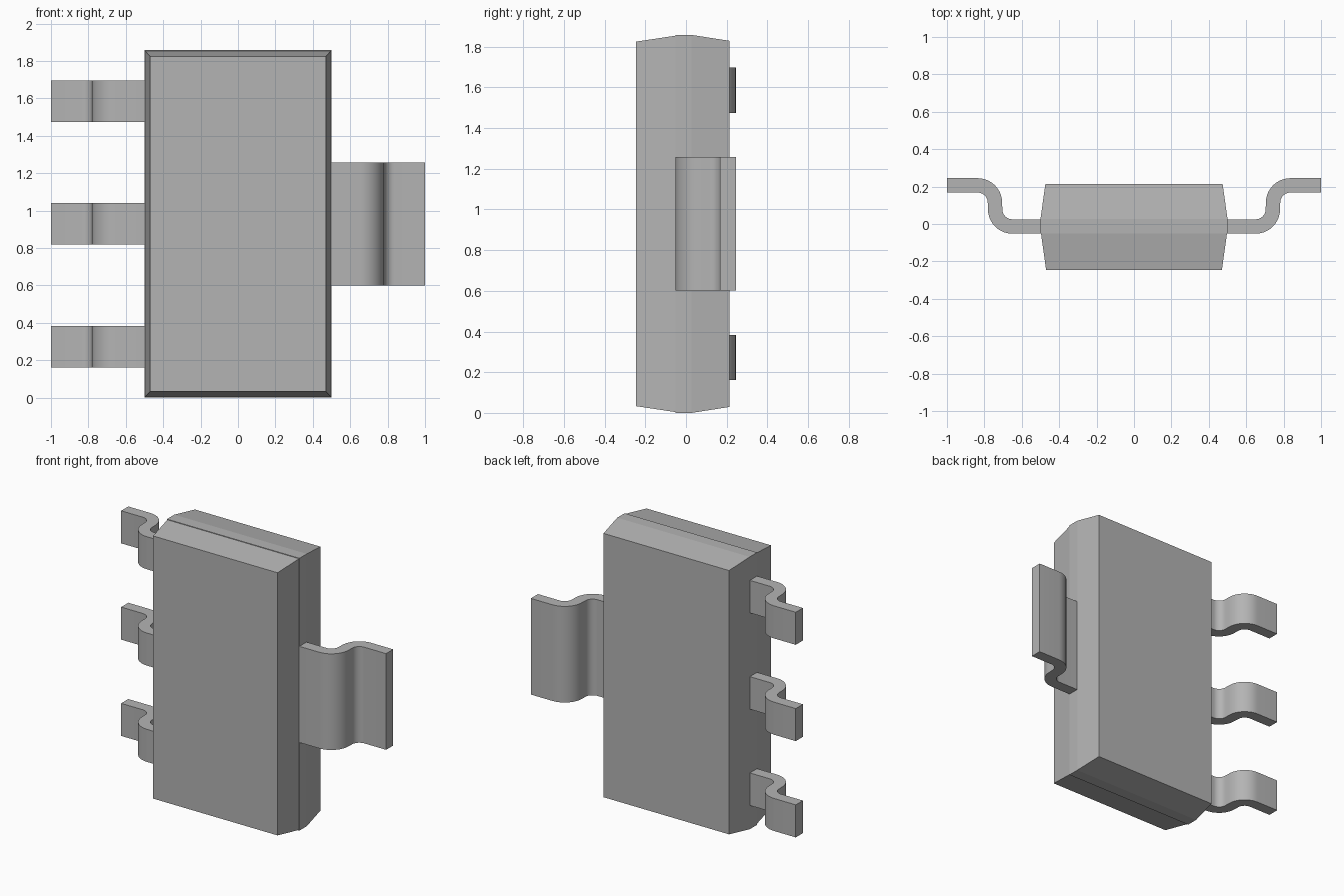
import bpy, bmesh
from math import sin, cos, pi

if "Cube" in bpy.data.objects:
    bpy.data.objects.remove(bpy.data.objects["Cube"])

MID = 0.929   # mid height of the part

grey = bpy.data.materials.new("dark_grey")
grey.diffuse_color = (0.455, 0.455, 0.455, 1)
grey.use_nodes = True
grey.node_tree.nodes["Principled BSDF"].inputs["Base Color"].default_value = grey.diffuse_color


def make_object(name, bm):
    bmesh.ops.recalc_face_normals(bm, faces=bm.faces)
    mesh = bpy.data.meshes.new(name)
    bm.to_mesh(mesh)
    bm.free()
    mesh.materials.append(grey)
    ob = bpy.data.objects.new(name, mesh)
    bpy.context.collection.objects.link(ob)
    return ob


def arc(cx, cy, r, a0, a1, n=10):
    angles = [a0 + (a1 - a0) * i / n for i in range(n + 1)]
    return [(cx + r * cos(a), cy + r * sin(a)) for a in angles]


# Package body: rectangular rings lofted front to back, with a tiny mould step at the belt
def build_body():
    rings = [(-0.245, 0.470, 0.896), (-0.052, 0.497, 0.925),
             (-0.052, 0.5, 0.929), (0.027, 0.5, 0.929), (0.213, 0.474, 0.9)]
    bm = bmesh.new()
    loops = [[bm.verts.new((sx * hx, y, MID + sz * hz))
              for sx, sz in ((-1, -1), (1, -1), (1, 1), (-1, 1))]
             for y, hx, hz in rings]
    bm.faces.new(loops[0])
    bm.faces.new(loops[-1])
    for a, b in zip(loops, loops[1:]):
        for i in range(4):
            j = (i + 1) % 4
            bm.faces.new((a[i], a[j], b[j], b[i]))
    return make_object("package_body", bm)


# Gull-wing lead: S-bent strip profile in the xy plane, extruded along z
def build_lead(name, side, z0, z1):
    inner, outer = 0.054, 0.131
    c1, c2 = (0.65, 0.079), (0.836, 0.114)
    lower = ([(0.46, -0.052)] + arc(*c1, outer, -pi / 2, 0)
             + arc(*c2, inner, pi, pi / 2) + [(1.0, 0.168)])
    upper = ([(0.46, 0.025)] + arc(*c1, inner, -pi / 2, 0)
             + arc(*c2, outer, pi, pi / 2) + [(1.0, 0.245)])
    bm = bmesh.new()
    # Quads between the two sides of the strip, then extruded
    rows = [[bm.verts.new((side * x, y, z0)) for x, y in line]
            for line in (lower, upper)]
    for i in range(len(lower) - 1):
        bm.faces.new((rows[0][i], rows[0][i + 1], rows[1][i + 1], rows[1][i]))
    ext = bmesh.ops.extrude_face_region(bm, geom=bm.faces[:], use_keep_orig=True)
    moved = [g for g in ext["geom"] if isinstance(g, bmesh.types.BMVert)]
    bmesh.ops.translate(bm, verts=moved, vec=(0, 0, z1 - z0))
    ob = make_object(name, bm)
    bpy.ops.object.select_all(action='DESELECT')
    ob.select_set(True)
    bpy.context.view_layer.objects.active = ob
    bpy.ops.object.shade_smooth_by_angle(angle=pi / 6)
    return ob


build_body()

# Wide heat tab on the right, three narrow pins on the left
build_lead("heat_tab", 1, MID - 0.328, MID + 0.328)
for i in range(3):
    z = MID + (i - 1) * 0.657
    build_lead(f"pin_{i + 1}", -1, z - 0.111, z + 0.111)
